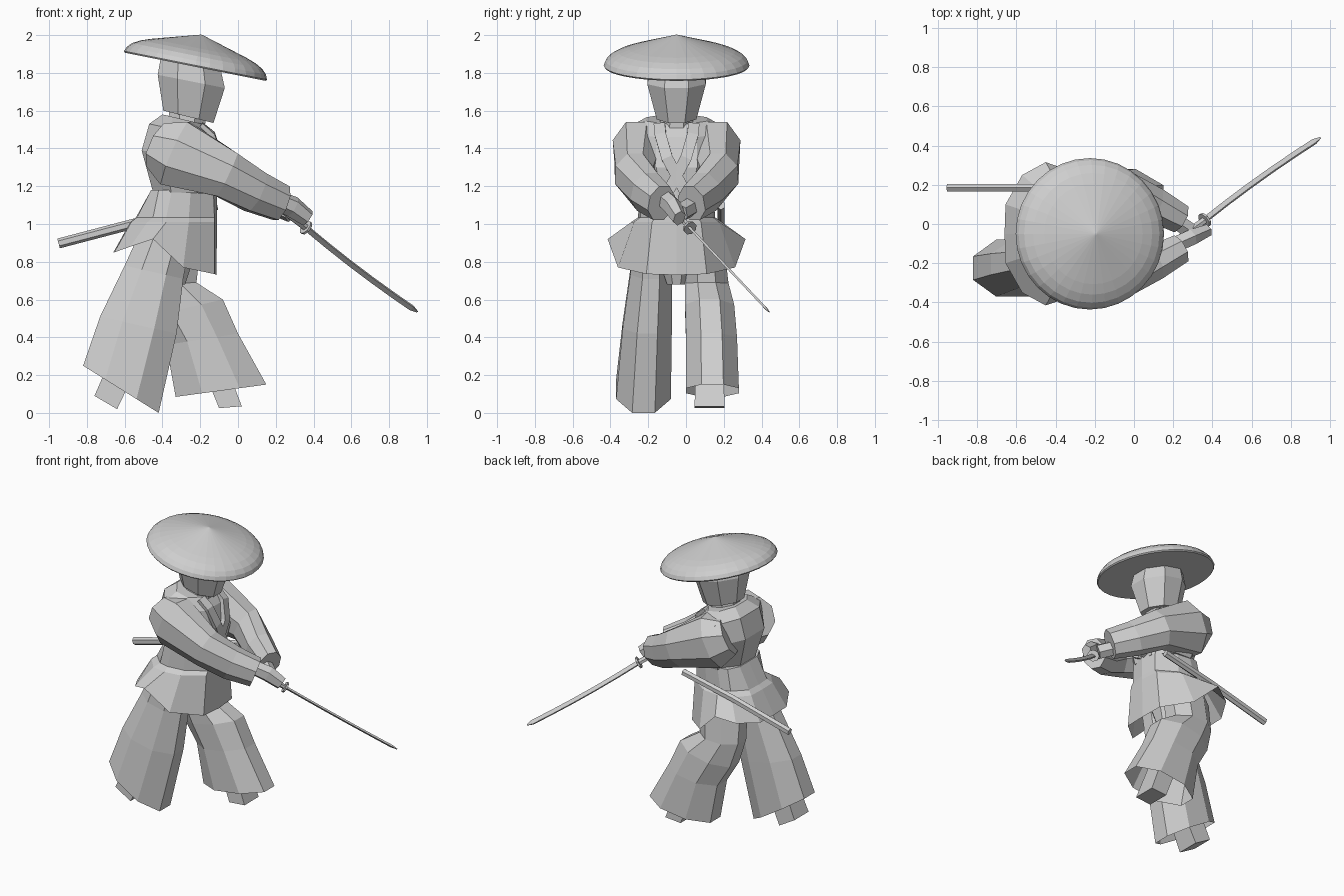
import bpy, bmesh, math
from mathutils import Vector as V

CY = -0.05  # body symmetry plane
mat = bpy.data.materials.new("light grey")
mat.diffuse_color = (0.62, 0.62, 0.62, 1)


def loft(name, rings, caps=(True, True)):
    """Skin a list of equal-length point rings with flat faces."""
    bm = bmesh.new()
    vr = [[bm.verts.new(p) for p in r] for r in rings]
    n = len(vr[0])
    for a, b in zip(vr, vr[1:]):
        for i in range(n):
            j = (i + 1) % n
            bm.faces.new((a[i], a[j], b[j], b[i]))
    if caps[0]:
        bm.faces.new(vr[0][::-1])
    if caps[1]:
        bm.faces.new(vr[-1])
    bmesh.ops.recalc_face_normals(bm, faces=bm.faces)
    me = bpy.data.meshes.new(name)
    bm.to_mesh(me)
    bm.free()
    me.materials.append(mat)
    ob = bpy.data.objects.new(name, me)
    bpy.context.collection.objects.link(ob)
    return ob


def span(x0, z0, x1, z1, cy, ry, n=8):
    """Ring whose side view is the segment (x0,z0)-(x1,z1)."""
    k = 1 / math.cos(math.pi / n)
    pts = []
    for i in range(n):
        a = 2 * math.pi * (i + 0.5) / n
        t = 0.5 + 0.5 * k * math.cos(a)
        pts.append(V((x0 + (x1 - x0) * t, cy + ry * k * math.sin(a), z0 + (z1 - z0) * t)))
    return pts


def tube(name, stations, n=8, up=(0, 0, 1)):
    """Tube through (centre, half height, half width) stations."""
    c = [V(s[0]) for s in stations]
    k = 1 / math.cos(math.pi / n)
    rings = []
    for i, (_, rv, rh) in enumerate(stations):
        d = (c[min(i + 1, len(c) - 1)] - c[max(i - 1, 0)]).normalized()
        u = (V(up) - d * V(up).dot(d)).normalized()
        s = d.cross(u)
        rings.append([c[i] + u * (rv * k * math.sin(a)) + s * (rh * k * math.cos(a))
                      for a in [2 * math.pi * (j + 0.5) / n for j in range(n)]])
    return loft(name, rings)


# straw hat: tilted cone with rounded rim and flat underside
prof = [(0.38, -0.008), (0.386, 0.0), (0.376, 0.025), (0.352, 0.05),
        (0.31, 0.073), (0.257, 0.092), (0.004, 0.165)]
ax, az = V((0.98, 0, -0.196)), V((0.196, 0, 0.98))
hat = [[V((-0.225, CY, 1.84)) + ax * (r * math.cos(a)) + V((0, 1, 0)) * (r * math.sin(a)) + az * h
        for a in [2 * math.pi * i / 32 for i in range(32)]] for r, h in prof]
loft("straw_hat", hat)

# head and neck
loft("head", [span(-0.395, 1.60, -0.13, 1.535, CY, 0.105),
              span(-0.425, 1.79, -0.07, 1.72, CY, 0.155),
              span(-0.41, 1.875, -0.09, 1.81, CY, 0.14)])
loft("neck", [span(-0.38, 1.46, -0.18, 1.44, CY, 0.09),
              span(-0.36, 1.63, -0.17, 1.58, CY, 0.085)])

# jacket body
loft("jacket_body", [span(-0.45, 1.17, -0.12, 1.16, CY, 0.20),
                     span(-0.51, 1.39, -0.10, 1.30, CY, 0.26),
                     span(-0.47, 1.53, -0.14, 1.46, CY, 0.26),
                     span(-0.40, 1.58, -0.19, 1.53, CY, 0.16)])

# crossed lapels
for s, nm in ((1, "left"), (-1, "right")):
    tube(nm + "_lapel", [((-0.20, CY + s * 0.09, 1.52), 0.02, 0.03),
                         ((-0.14, CY + s * 0.085, 1.47), 0.02, 0.03),
                         ((-0.10, CY + s * 0.05, 1.35), 0.018, 0.03),
                         ((-0.105, CY - s * 0.04, 1.18), 0.018, 0.03)], 4, (1, 0, 0))


# sash and split jacket skirt, drawn as half outlines mirrored across the body
def mirrored(half):
    return ([V((x, CY + y, z)) for x, y, z in half]
            + [V((x, CY - y, z)) for x, y, z in half[-2:0:-1]])


waist = [(-0.11, 0), (-0.13, 0.11), (-0.25, 0.19), (-0.35, 0.195), (-0.42, 0.18), (-0.46, 0.1), (-0.46, 0)]
hip = [(-0.11, 0), (-0.125, 0.13), (-0.26, 0.225), (-0.38, 0.24), (-0.48, 0.22), (-0.565, 0.12), (-0.57, 0)]
hem = [(-0.115, 0, 0.73), (-0.125, 0.16, 0.735), (-0.29, 0.31, 0.77), (-0.45, 0.365, 0.92),
       (-0.57, 0.30, 0.88), (-0.655, 0.15, 0.85), (-0.66, 0, 0.85)]
loft("sash_and_jacket_skirt", [mirrored([(x, y, 1.18) for x, y in waist]),
                               mirrored([(x + (0.03 if x < -0.4 else 0), y * 0.85, 1.035) for x, y in hip]),
                               mirrored([(x, y, 1.01) for x, y in hip]),
                               mirrored(hem)], (True, False))

# sleeves and hands
for s, nm in ((-1, "right"), (1, "left")):
    tube(nm + "_sleeve", [((-0.42, CY + s * 0.16, 1.42), 0.125, 0.12),
                          ((-0.33, CY + s * 0.20, 1.375), 0.18, 0.135),
                          ((-0.06, CY + s * 0.225, 1.26), 0.125, 0.10),
                          ((0.09, CY + s * 0.155, 1.17), 0.11, 0.09),
                          ((0.23, CY + s * 0.08, 1.11), 0.095, 0.075)])
tube("right_hand", [((0.20, -0.11, 1.13), 0.045, 0.04), ((0.29, -0.07, 1.09), 0.05, 0.04),
                    ((0.37, -0.035, 1.03), 0.04, 0.03)], 6)
tube("left_hand", [((0.18, 0.04, 1.10), 0.045, 0.04), ((0.28, -0.03, 1.06), 0.045, 0.04)], 6)

# wide trousers, open at the hem
loft("right_trouser_leg", [span(-0.50, 1.00, -0.24, 0.96, -0.18, 0.10),
                           span(-0.60, 0.78, -0.29, 0.71, -0.185, 0.11),
                           span(-0.73, 0.51, -0.325, 0.42, -0.205, 0.13),
                           span(-0.82, 0.25, -0.42, 0.0, -0.225, 0.145)], (True, False))
loft("left_trouser_leg", [span(-0.52, 0.88, -0.19, 0.96, 0.09, 0.105),
                          span(-0.52, 0.68, -0.22, 0.69, 0.11, 0.115),
                          span(-0.47, 0.51, -0.08, 0.60, 0.125, 0.13),
                          span(-0.38, 0.36, 0.00, 0.42, 0.135, 0.135),
                          span(-0.33, 0.085, 0.15, 0.15, 0.14, 0.14)], (True, False))
loft("crotch", [span(-0.42, 0.68, -0.28, 0.68, CY, 0.05),
                span(-0.48, 0.98, -0.18, 0.98, CY, 0.15)])

# feet
loft("right_foot", [span(-0.76, 0.09, -0.64, 0.02, -0.22, 0.08, 4),
                    span(-0.66, 0.32, -0.53, 0.25, -0.22, 0.07, 4)])
loft("left_foot", [span(-0.10, 0.025, 0.02, 0.035, 0.125, 0.08, 4),
                   span(-0.20, 0.27, -0.08, 0.30, 0.125, 0.07, 4)])

# sword: handle, guard and slightly curved blade
guard, tip = V((0.36, 0.02, 0.98)), V((0.95, 0.44, 0.535))
d = (tip - guard).normalized()
w = V((-0.74, 0.49, -0.52)).normalized()
tube("sword_handle", [(guard - d * 0.24, 0.018, 0.014), (guard, 0.018, 0.014)], 6, w)
tube("sword_guard", [(guard - d * 0.006, 0.038, 0.035), (guard + d * 0.006, 0.038, 0.035)], 8, w)
blade = []
for t in (0, 0.2, 0.4, 0.6, 0.8, 0.95, 1):
    c = guard.lerp(tip, t) + w * (0.05 * t * (1 - t))
    blade.append((c, (0.004 if t == 1 else 0.015), (0.002 if t == 1 else 0.006)))
tube("sword_blade", blade, 4, w)

# scabbard at the left hip
tube("scabbard", [((-0.95, 0.185, 0.897), 0.023, 0.019), ((-0.5, 0.185, 1.015), 0.023, 0.019),
                  ((-0.11, 0.185, 1.10), 0.022, 0.019)], 6)
